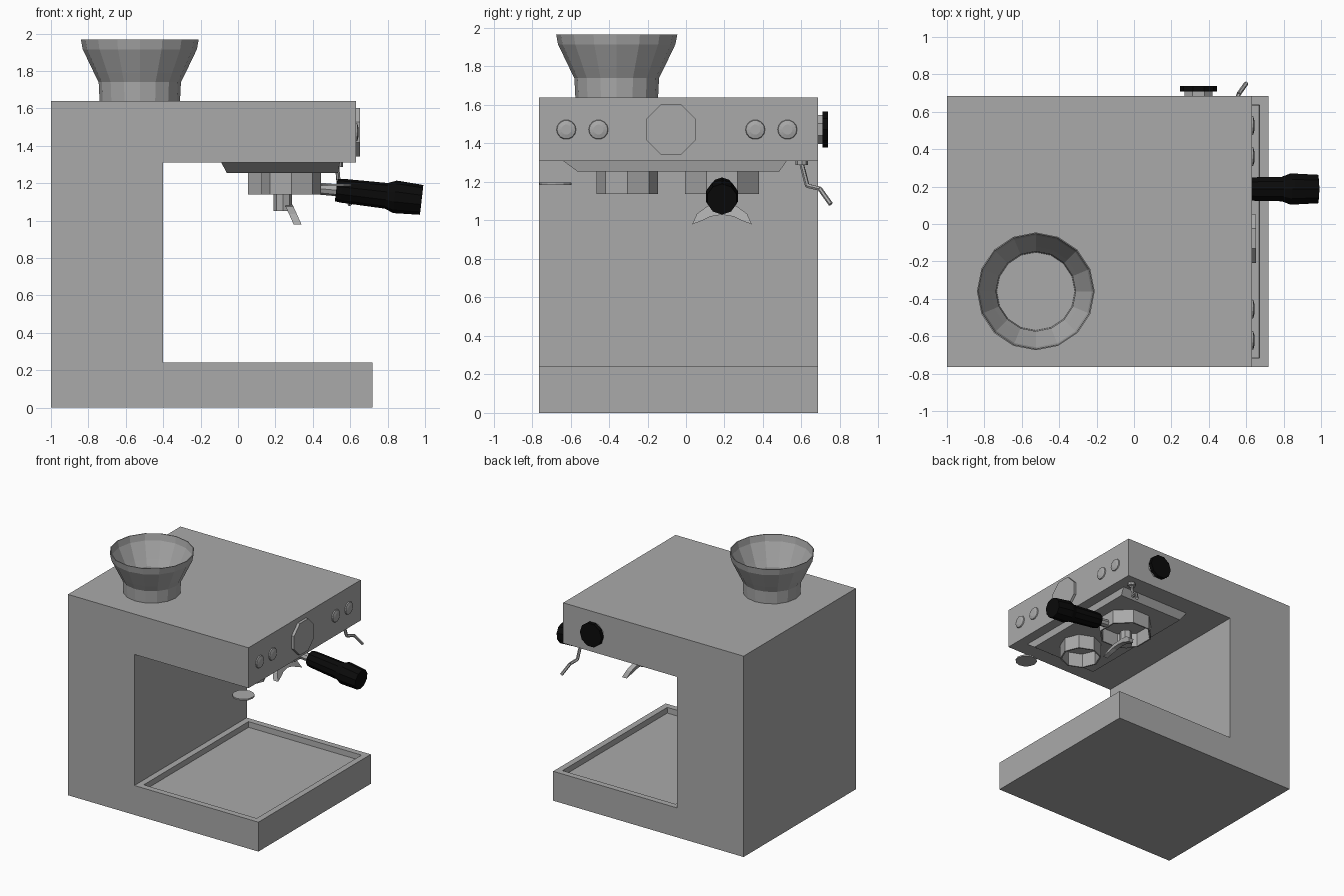
import bpy, bmesh, math
from mathutils import Vector, Matrix

if "Cube" in bpy.data.objects:
    bpy.data.objects.remove(bpy.data.objects["Cube"])


def material(name, color):
    m = bpy.data.materials.new(name)
    m.diffuse_color = (*color, 1)
    m.use_nodes = True
    m.node_tree.nodes["Principled BSDF"].inputs["Base Color"].default_value = m.diffuse_color
    return m


STEEL = material("brushed_steel", (0.4, 0.4, 0.4))
BLACK = material("black_plastic", (0.003, 0.003, 0.003))


def finish(name, bm, mat):
    bmesh.ops.recalc_face_normals(bm, faces=bm.faces)
    me = bpy.data.meshes.new(name)
    bm.to_mesh(me)
    bm.free()
    me.materials.append(mat)
    ob = bpy.data.objects.new(name, me)
    bpy.context.collection.objects.link(ob)
    return ob


def lathe(name, profile, n, origin, direction=(0, 0, 1), mat=STEEL, turn=0.0, closed=False):
    """Revolve (radius, height) points about an axis; closed joins the profile ends, else caps them."""
    bm = bmesh.new()
    q = Vector(direction).to_track_quat('Z', 'Y').to_matrix().to_4x4()
    mtx = Matrix.Translation(origin) @ q
    rings = [[bm.verts.new(mtx @ Vector((r * math.cos(turn + math.tau * i / n),
                                         r * math.sin(turn + math.tau * i / n), h)))
              for i in range(n)] for r, h in profile]
    pairs = list(zip(rings, rings[1:]))
    if closed:
        pairs.append((rings[-1], rings[0]))
    else:
        bm.faces.new(rings[0])
        bm.faces.new(rings[-1])
    for a, b in pairs:
        for i in range(n):
            j = (i + 1) % n
            bm.faces.new((a[i], a[j], b[j], b[i]))
    return finish(name, bm, mat)


def rod(name, a, b, radius, n=8):
    d = Vector(b) - Vector(a)
    return lathe(name, [(radius, 0), (radius, d.length)], n, a, d)


def prism(points, offset):
    """Closed outline of 3D points extruded along an offset."""
    bm = bmesh.new()
    f = bm.faces.new([bm.verts.new(p) for p in points])
    ext = bmesh.ops.extrude_face_region(bm, geom=[f])["geom"]
    bmesh.ops.translate(bm, vec=offset, verts=[v for v in ext if isinstance(v, bmesh.types.BMVert)])
    if f.is_valid and all(len(e.link_faces) == 1 for e in f.edges):
        bm.faces.new(list(f.verts))
    bmesh.ops.recalc_face_normals(bm, faces=bm.faces)
    return bm


# C-shaped body with a sunken drip tray
outline = [(-1, 0), (0.72, 0), (0.72, 0.24), (-0.4, 0.24), (-0.4, 1.31),
           (0.63, 1.31), (0.63, 1.64), (-1, 1.64)]
bm = prism([(x, -0.765, z) for x, z in outline], (0, 1.45, 0))
tray = [f for f in bm.faces if abs(f.calc_center_median().z - 0.24) < 0.001 and abs(f.normal.z) > 0.9]
bmesh.ops.inset_region(bm, faces=tray, thickness=0.07)
bmesh.ops.inset_region(bm, faces=tray, thickness=0.003, depth=-0.045)
finish("body", bm, STEEL)

# Tapered plate under the head
bm = bmesh.new()
loops = [[bm.verts.new(p) for p in ((x0, y0, z), (x1, y0, z), (x1, y1, z), (x0, y1, z))]
         for x0, x1, y0, y1, z in ((-0.09, 0.545, -0.64, 0.525, 1.311),
                                   (-0.06, 0.535, -0.565, 0.485, 1.255))]
for f in loops:
    bm.faces.new(f)
for i in range(4):
    j = (i + 1) % 4
    bm.faces.new((loops[0][i], loops[0][j], loops[1][j], loops[1][i]))
finish("under_plate", bm, STEEL)

# Bean hopper, open at the top
outer = [(0.215, 0), (0.22, 0.1), (0.245, 0.15), (0.305, 0.275), (0.315, 0.327)]
inner = [(r - 0.006, h) for r, h in reversed(outer)]
lathe("bean_hopper", outer + inner, 16, (-0.525, -0.36, 1.64), closed=True)


# Grinder outlet and brew head collars
def collar(name, x, y, r, turn):
    lathe(name, [(r, 0), (r, 0.12), (r - 0.012, 0.12), (r - 0.012, 0)], 8, (x, y, 1.138),
          turn=turn, closed=True)


collar("grinder_collar", 0.285, -0.305, 0.16, 0)
collar("brew_collar", 0.245, 0.187, 0.208, math.pi / 8)

# Portafilter neck, handle and twin spout
axis = Vector((0.46, 0, -0.053))
rod("handle_neck", (0.42, 0.187, 1.172), (0.55, 0.187, 1.16), 0.032)
lathe("handle", [(0.06, 0), (0.064, 0.03), (0.069, 0.27), (0.087, 0.315), (0.087, 0.33), (0.08, 0.46)],
      10, (0.525, 0.187, 1.163), axis, BLACK, math.pi / 10)
rod("spout_stem", (0.24, 0.187, 1.16), (0.24, 0.187, 1.05), 0.05)
half = [(0.155, 0.98), (0.13, 1.035), (0.075, 1.075), (0, 1.085)]
under = [(0, 1.03), (0.06, 1.02), (0.1, 1.0)]
right = half + under
arch = [(y, z) for y, z in half] + [(-y, z) for y, z in reversed(half[:-1])] \
    + [(-y, z) for y, z in reversed(under[1:])] + under
bm = prism([(0.25 + (1.085 - z) * 0.45, 0.187 + y, z) for y, z in arch], (0.042, 0, 0))
finish("twin_spout", bm, STEEL)

# Round disc by the front corner
lathe("water_disc", [(0.083, 0), (0.083, 0.012)], 12, (0.523, -0.677, 1.184))

# Steam wand
path = [(0.53, 0.602, 1.29), (0.54, 0.63, 1.18), (0.56, 0.695, 1.165), (0.6, 0.752, 1.085)]
lathe("wand_joint", [(0.032, 0), (0.032, 0.025)], 8, (0.53, 0.602, 1.287))
for i, (a, b) in enumerate(zip(path, path[1:])):
    rod(f"steam_wand_{i + 1}", a, b, 0.012, 6)

# Gauge and push buttons on the control face
lathe("gauge", [(0.14, 0), (0.14, 0.022)], 8, (0.63, -0.078, 1.472), (1, 0, 0), turn=math.pi / 8)
for i, y in enumerate((-0.622, -0.455, 0.36, 0.527)):
    lathe(f"button_{i + 1}", [(0.051, 0), (0.048, 0.008), (0.026, 0.014)], 14, (0.63, y, 1.472), (1, 0, 0))

# Steam knob on the side
lathe("knob_base", [(0.082, 0), (0.082, 0.03)], 8, (0.345, 0.683, 1.472), (0, 1, 0), turn=math.pi / 8)
lathe("steam_knob", [(0.098, 0), (0.098, 0.03)], 10, (0.345, 0.708, 1.472), (0, 1, 0), BLACK)
